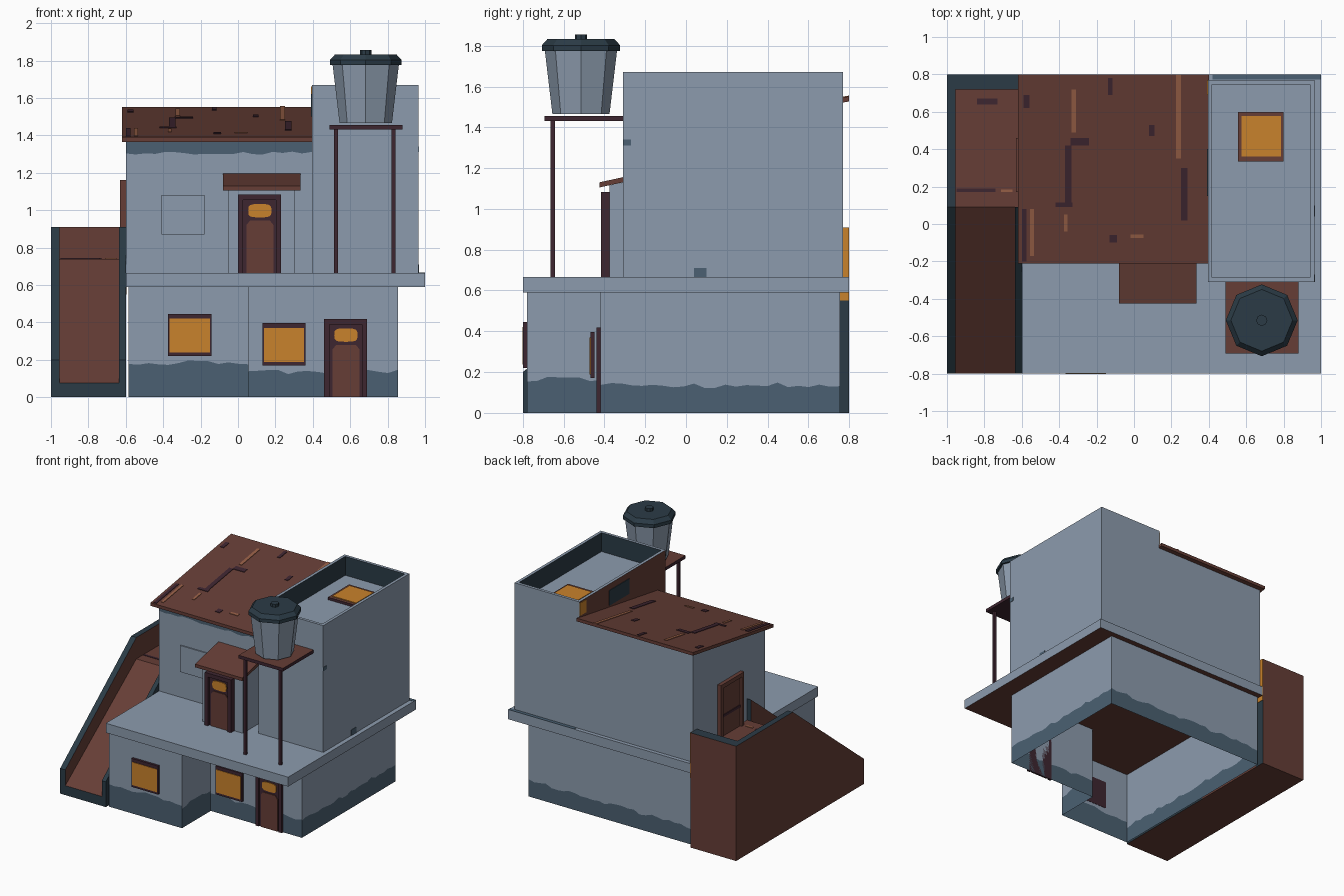
import bpy, bmesh, math, random
from mathutils import Vector

if "Cube" in bpy.data.objects:
    bpy.data.objects.remove(bpy.data.objects["Cube"])
random.seed(4)

def mat(name, r, g, b):
    m = bpy.data.materials.new(name)
    m.diffuse_color = (r, g, b, 1)
    m.use_nodes = True
    m.node_tree.nodes["Principled BSDF"].inputs["Base Color"].default_value = m.diffuse_color
    return m

WALL = mat("pale_blue_plaster", .264, .33, .42)
STAIN = mat("damp_blue", .07, .118, .168)
RUST = mat("rust_brown", .133, .048, .037)
NAVY = mat("dark_navy", .024, .044, .061)
PLUM = mat("dark_plum", .048, .019, .030)
GLOW = mat("window_orange", .584, .223, .025)
STREAK = mat("light_rust", .305, .114, .061)

def finish(name, bm, mats, rule=None, normals=True):
    """Turn a bmesh into an object; rule(face) picks the material slot."""
    if normals:
        bmesh.ops.recalc_face_normals(bm, faces=bm.faces)
    bm.normal_update()
    if rule:
        for f in bm.faces:
            f.material_index = rule(f)
    me = bpy.data.meshes.new(name)
    bm.to_mesh(me)
    bm.free()
    for m in mats:
        me.materials.append(m)
    ob = bpy.data.objects.new(name, me)
    bpy.context.collection.objects.link(ob)
    return ob

def prism(name, prof, t0, t1, mats, rule=None, axis='x'):
    """Extrude a 2D profile: (y,z) along x, or (x,z) along y."""
    bm = bmesh.new()
    put = (lambda t, p: (t, p[0], p[1])) if axis == 'x' else (lambda t, p: (p[0], t, p[1]))
    a = [bm.verts.new(put(t0, p)) for p in prof]
    b = [bm.verts.new(put(t1, p)) for p in prof]
    bm.faces.new(a)
    bm.faces.new(b)
    for i in range(len(prof)):
        j = (i + 1) % len(prof)
        bm.faces.new((a[i], a[j], b[j], b[i]))
    return finish(name, bm, mats, rule)

def rect(a0, a1, b0, b1):
    return [(a0, b0), (a1, b0), (a1, b1), (a0, b1)]

def box(name, x0, x1, y0, y1, z0, z1, mats, rule=None):
    return prism(name, rect(y0, y1, z0, z1), x0, x1, mats, rule)

def wavy(name, p0, p1, levels, mats, amp=.014):
    """Vertical wall strip; middle level is an irregular damp line."""
    bm = bmesh.new()
    n = max(4, int(math.dist(p0, p1) / .05))
    cols = []
    for i in range(n + 1):
        t = i / n
        x, y = (p0[k] + (p1[k] - p0[k]) * t for k in (0, 1))
        zs = (levels[0], levels[1] + random.uniform(-amp, amp), levels[2])
        cols.append([bm.verts.new((x, y, z)) for z in zs])
    for c, d in zip(cols, cols[1:]):
        for k in range(len(mats)):
            bm.faces.new((c[k], d[k], d[k + 1], c[k + 1])).material_index = k
    return finish(name, bm, mats, normals=False)

def oval(cx, cz, w, h):
    pts = []
    for i in range(16):
        a = math.tau * i / 16
        c, s = math.cos(a), math.sin(a)
        pts.append((cx + w / 2 * math.copysign(abs(c) ** .55, c),
                    cz + h / 2 * math.copysign(abs(s) ** .55, s)))
    return pts

# ground floor: hollow L-shaped walls with damp base
plan = [(-.585, -.78), (.055, -.78), (.055, -.42), (.855, -.42), (.855, .755), (-.585, .755)]
damp = [.185, .165, .135, .135, .13, .13]
for i, p in enumerate(plan):
    wavy(f"ground_wall_{i}", p, plan[(i + 1) % 6], (0, damp[i], .6), [STAIN, WALL])

# terrace slab with rust underside
box("terrace_slab", -.6, 1, -.8, .8, .59, .665, [WALL, RUST], lambda f: int(f.normal.z < -.5))
box("slab_back_stain", .42, 1, .772, .8, .665, .667, [STAIN])

# upper room with sloping top
prism("upper_room", [(-.13, .665), (-.13, 1.372), (.77, 1.52), (.77, .665)], -.6, .395, [WALL])
wavy("upper_room_damp", (-.6, -.134), (.395, -.134), (1.372, 1.305, 1.2), [STAIN], .008)
box("blind_window", -.41, -.18, -.139, -.13, .87, 1.08, [WALL])

# main lean-to roof
def roof_z(y):
    return 1.39 + (y + .21) * .16
prism("main_roof", [(-.21, 1.365), (-.21, 1.39), (.8, roof_z(.8)), (.8, roof_z(.8) - .025)],
      -.62, .4, [RUST])

def roof_mark(i, x0, x1, y0, y1, m):
    prism(f"roof_mark_{i}", [(y, roof_z(y) + d) for y, d in ((y0, 0), (y1, 0), (y1, .004), (y0, .004))],
          x0, x1, [m])
marks = [(.225, .25, .35, .8, STREAK), (-.335, -.31, .49, .72, STREAK), (-.555, -.535, -.17, .08, STREAK),
         (-.375, -.355, -.04, .05, STREAK), (-.02, .05, -.075, -.055, STREAK),
         (-.42, -.33, .09, .115, PLUM), (-.37, -.335, .11, .42, PLUM), (-.34, -.24, .42, .46, PLUM),
         (.25, .285, .02, .3, PLUM), (-.14, -.115, .69, .78, PLUM), (.08, .11, .47, .53, PLUM),
         (-.13, -.09, -.1, -.06, PLUM), (-.6, -.575, -.2, .08, PLUM), (-.59, -.56, .62, .69, PLUM)]
for i, m in enumerate(marks):
    roof_mark(i, *m)

# tower with recessed flat roof
bm = bmesh.new()
bmesh.ops.create_cube(bm, size=1)
for v in bm.verts:
    v.co = Vector((.68 + v.co.x * .57, .23 + v.co.y * 1.08, 1.1675 + v.co.z * 1.005))
top = max(bm.faces, key=lambda f: f.calc_center_median().z)
bmesh.ops.inset_region(bm, faces=[top], thickness=.033)
lip = bmesh.ops.extrude_face_region(bm, geom=[top])
low = [g for g in lip['geom'] if isinstance(g, bmesh.types.BMVert)]
bmesh.ops.translate(bm, verts=low, vec=(0, 0, -.15))
if top.is_valid:
    bmesh.ops.delete(bm, geom=[top], context='FACES_ONLY')

def tower_rule(f):
    c = f.calc_center_median()
    if abs(f.normal.z) > .5:
        return 0
    if c.z > 1.45:
        return 1
    return 2 if c.x < .4 else 0
finish("tower", bm, [WALL, NAVY, RUST], tower_rule)
box("skylight_frame", .555, .8, .335, .6, 1.52, 1.54, [PLUM, RUST], lambda f: int(f.normal.z > .5))
box("skylight_glass", .575, .785, .36, .577, 1.54, 1.546, [GLOW])
box("tower_side_glow", .39, .395, .69, .77, 1.56, 1.66, [GLOW])
box("tower_side_patch", .39, .395, .15, .4, 1.5, 1.62, [NAVY])
box("tower_spot_low", .965, .968, .04, .1, .665, .71, [STAIN])
box("tower_spot_high", .965, .968, -.31, -.27, 1.31, 1.34, [STAIN])

# porch around the upper door
prism("porch", [(-.375, .665), (-.375, 1.116), (-.13, 1.168), (-.13, .665)], -.05, .305, [WALL])
prism("porch_roof", [(-.425, 1.105), (-.425, 1.13), (-.13, 1.195), (-.13, 1.17)], -.08, .335, [RUST])

# front doors: frame, jambs, arched panel, small window
def door(name, x, z, y, depth):
    w, h = .23, .418
    box(name + "_back", x + .01, x + w - .01, y - depth * .5, y, z, z + h - .01, [PLUM])
    for s, x0 in (("left", x), ("right", x + w - .028)):
        box(f"{name}_jamb_{s}", x0, x0 + .028, y - depth, y, z, z + h, [PLUM])
    box(name + "_lintel", x + .028, x + w - .028, y - depth, y, z + h - .03, z + h, [PLUM])
    f = y - depth * .5
    arch = [(x + .045, z), (x + .19, z), (x + .19, z + .255), (x + .17, z + .28),
            (x + .065, z + .28), (x + .045, z + .255)]
    prism(name + "_panel", arch, f - .006, f, [RUST], axis='y')
    prism(name + "_window", oval(x + .117, z + .332, .125, .072), f - .006, f, [GLOW], axis='y')
door("lower_door", .46, 0, -.42, .018)
door("upper_door", 0, .665, -.375, .042)

# front windows
def window(name, x, z, y):
    box(name + "_frame", x, x + .232, y, y + .02, z, z + .226, [PLUM])
    box(name + "_glass", x + .008, x + .224, y - .004, y, z + .018, z + .2, [GLOW])
window("left_window", -.375, .22, -.798)
window("right_window", .13, .17, -.468)

# side door onto the stair landing
box("side_door_panel", -.615, -.6, .2, .43, .7, 1.13, [RUST])
for s, y0 in (("back", .43), ("front", .17)):
    box(f"side_door_jamb_{s}", -.63, -.6, y0, y0 + .03, .7, 1.162, [RUST])
box("side_door_lintel", -.63, -.6, .2, .43, 1.13, 1.162, [RUST])
box("side_door_rail", -.62, -.6, .2, .43, .89, .91, [PLUM])

# walled ramp stair on the left
cap = lambda f: int(f.normal.z > .5 or f.normal.y < -.9)
prism("stair_outer_wall", [(-.8, 0), (-.8, .2), (.09, .91), (.8, .91), (.8, 0)], -1, -.955, [RUST, NAVY], cap)
prism("stair_inner_wall", [(-.8, 0), (-.8, .2), (.09, .91), (.09, 0)], -.635, -.6, [RUST, NAVY],
      lambda f: int(f.normal.z > .5 or abs(f.normal.y) > .9 or f.normal.x > .5))
prism("stair_ramp", [(-.8, 0), (-.8, .075), (.09, .74), (.72, .74), (.72, 0)], -.955, -.635,
      [RUST, NAVY], lambda f: int(f.normal.y < -.9))
box("landing_edge", -.635, -.6, .09, .72, 0, .74, [RUST])
box("stair_back_wall", -.955, -.6, .72, .8, 0, .91, [RUST, NAVY],
    lambda f: int(f.normal.z > .5 or f.normal.x > .5))
box("stair_end_glow", -.6, -.597, .72, .8, .55, .91, [GLOW])
box("landing_streak", -.71, -.65, .17, .185, .74, .744, [STREAK])
box("landing_mark_near", -.95, -.74, .17, .19, .74, .743, [PLUM])
box("landing_mark_far", -.84, -.73, .64, .67, .74, .743, [PLUM])

# water tank stand
box("tank_platform", .49, .88, -.693, -.31, 1.43, 1.455, [PLUM, RUST], lambda f: int(f.normal.z > .5))
for s, x0 in (("left", .513), ("right", .82)):
    box(f"tank_leg_{s}", x0, x0 + .022, -.664, -.642, .665, 1.43, [PLUM])

# eight-sided water tank, lid and knob
def turned(name, rings, m, n=8):
    bm = bmesh.new()
    loops = [[bm.verts.new((.683 + r * math.cos(math.tau * i / n), -.515 + r * math.sin(math.tau * i / n), z))
              for i in range(n)] for r, z in rings]
    for a, b in zip(loops, loops[1:]):
        for i in range(n):
            j = (i + 1) % n
            bm.faces.new((a[i], a[j], b[j], b[i]))
    bm.faces.new(loops[0])
    bm.faces.new(loops[-1])
    finish(name, bm, [m])
turned("tank_body", [(.14, 1.465), (.178, 1.785)], WALL)
turned("tank_lid", [(.192, 1.775), (.192, 1.802), (.165, 1.832)], NAVY)
turned("tank_knob", [(.03, 1.83), (.03, 1.855)], NAVY)
